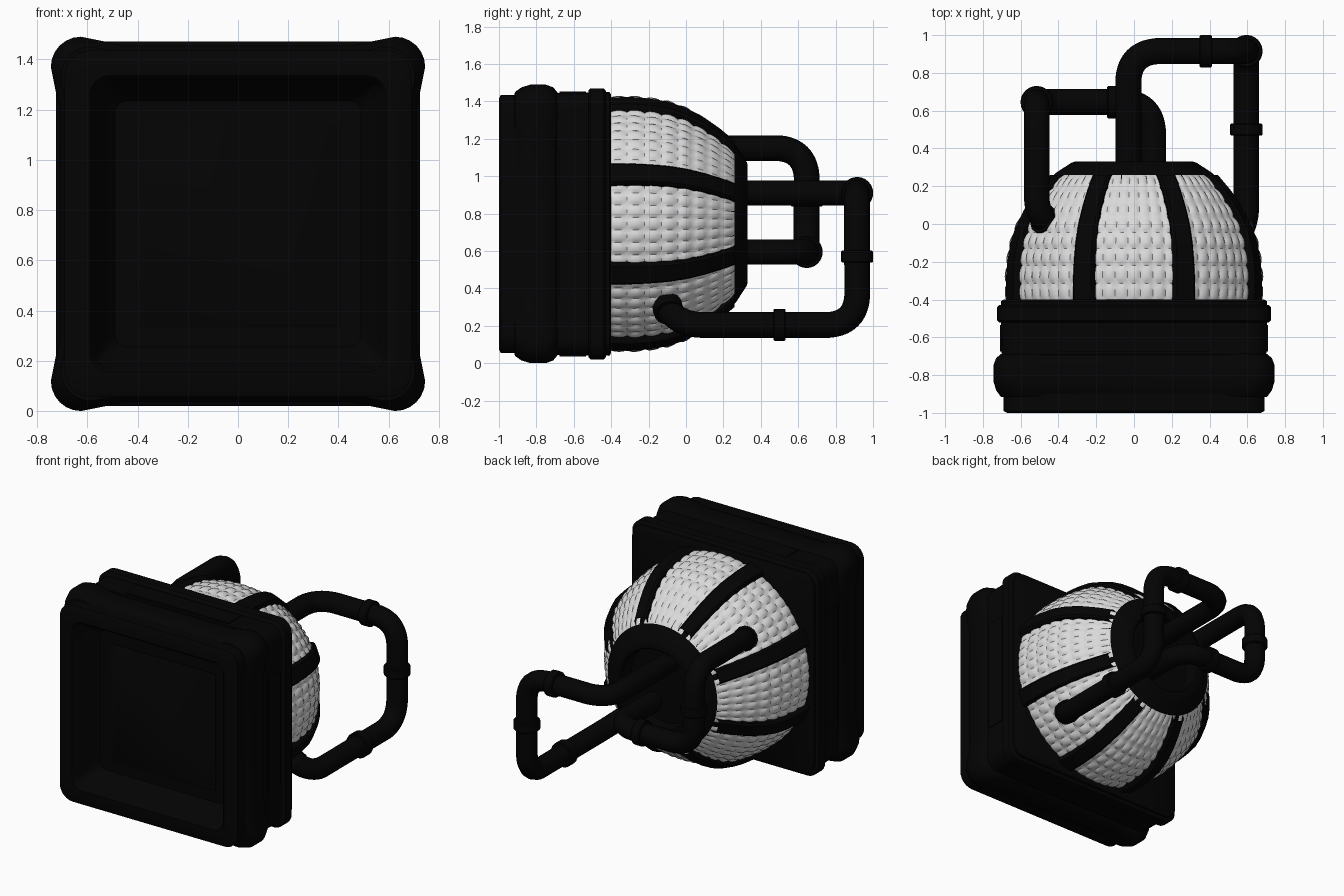
import bpy, bmesh
from math import sin, cos, pi, radians
from mathutils import Vector

cube = bpy.data.objects.get("Cube")
if cube:
    bpy.data.objects.remove(cube, do_unlink=True)

MID = 0.745  # height of the main axis


def material(name, value):
    m = bpy.data.materials.new(name)
    m.use_nodes = True
    color = (value, value, value, 1)
    m.diffuse_color = color
    node = m.node_tree.nodes["Principled BSDF"]
    node.inputs["Base Color"].default_value = color
    node.inputs["Roughness"].default_value = 0.6
    return m


BLACK = material("matte black", 0.001)
WHITE = material("quilted white", 0.7)
meshes = []


def finish(name, bm, mat):
    bmesh.ops.recalc_face_normals(bm, faces=bm.faces)
    me = bpy.data.meshes.new(name)
    bm.to_mesh(me)
    bm.free()
    me.materials.append(mat)
    ob = bpy.data.objects.new(name, me)
    bpy.context.collection.objects.link(ob)
    meshes.append(ob)


def skin(bm, rings, close=True):
    """Join successive rings of points with quads."""
    rows = [[bm.verts.new(p) for p in ring] for ring in rings]
    n = len(rows[0])
    for a, b in zip(rows, rows[1:]):
        for i in range(n if close else n - 1):
            j = (i + 1) % n
            bm.faces.new((a[i], a[j], b[j], b[i]))
    return rows


def square(y, half, corner, flare=0.0):
    """Rounded square outline; flare pushes only the corners outward."""
    pts = []
    flat = min(0.45, half - corner - 0.02)
    m = half + flare - corner
    for q in range(4):
        c, s = cos(q * pi / 2), sin(q * pi / 2)
        local = [(half, -flat), (half, flat)]
        for k in range(7):
            a = k * pi / 12
            local.append((m + corner * cos(a), m + corner * sin(a)))
        pts += [Vector((u * c - v * s, y, MID + u * s + v * c)) for u, v in local]
    return pts


def square_loft(name, sections, ends=True):
    bm = bmesh.new()
    rows = skin(bm, [square(*s) for s in sections])
    if ends:
        bm.faces.new(rows[0])
        bm.faces.new(rows[-1])
    finish(name, bm, BLACK)


# Square housing, from the shallow front recess to the flat back
square_loft("front_frame", [
    (-0.83, 0.49, 0.05), (-0.92, 0.565, 0.05), (-0.985, 0.575, 0.06), (-1.0, 0.59, 0.08),
    (-1.0, 0.67, 0.1), (-0.99, 0.69, 0.1), (-0.9, 0.69, 0.1), (-0.89, 0.66, 0.1),
    (-0.6, 0.66, 0.1)])
square_loft("front_panel", [
    (-0.825, 0.41, 0.02), (-0.835, 0.41, 0.02), (-0.838, 0.405, 0.02)])
square_loft("corner_bumper", [
    (-0.92, 0.66, 0.12, 0.0), (-0.915, 0.68, 0.12, 0.025), (-0.88, 0.7, 0.12, 0.03),
    (-0.83, 0.71, 0.12, 0.035), (-0.75, 0.71, 0.12, 0.035), (-0.71, 0.7, 0.12, 0.03),
    (-0.685, 0.68, 0.12, 0.02), (-0.68, 0.66, 0.12, 0.0)], False)
square_loft("rear_housing", [
    (-0.7, 0.67, 0.09), (-0.69, 0.7, 0.09), (-0.41, 0.705, 0.09), (-0.4, 0.69, 0.08)])
square_loft("rear_collar", [
    (-0.525, 0.69, 0.09), (-0.52, 0.715, 0.09), (-0.51, 0.725, 0.09),
    (-0.44, 0.725, 0.09), (-0.43, 0.715, 0.09), (-0.425, 0.69, 0.09)], False)

# Thin plates on the four sides of the housing
for k, side in enumerate(("left", "top", "right", "bottom")):
    bm = bmesh.new()
    bmesh.ops.create_cube(bm, size=1)
    a = k * pi / 2
    for v in bm.verts:
        x, y, z = 0.704 + v.co.x * 0.009, -0.605 + v.co.y * 0.14, v.co.z * 0.8
        v.co = (x * cos(a) - z * sin(a), y, MID + x * sin(a) + z * cos(a))
    finish(side + "_side_plate", bm, BLACK)


# Dome profile: radius of the ribs along y
PROFILE = [(-0.42, 0.71), (-0.3, 0.715), (-0.2, 0.707), (-0.1, 0.69), (0.0, 0.655),
           (0.1, 0.597), (0.18, 0.537), (0.26, 0.465)]


def dome_radius(y):
    for (y0, r0), (y1, r1) in zip(PROFILE, PROFILE[1:]):
        if y <= y1:
            return r0 + (r1 - r0) * (y - y0) / (y1 - y0)
    return PROFILE[-1][1]


def polar(r, a, y):
    return Vector((r * cos(a), y, MID + r * sin(a)))


# Eight quilted panels with soft pillow cells, rows closing up toward the cap
COLS, ROWS, SUB = 7, 8, 5
for p in range(8):
    bm = bmesh.new()
    rings = []
    for j in range(ROWS * SUB + 1):
        t = j / (ROWS * SUB)
        y = -0.415 + 0.675 * t * (1.2 - 0.2 * t)
        ring = []
        for i in range(COLS * SUB + 1):
            a = p * pi / 4 + radians(20) * (2 * i / (COLS * SUB) - 1)
            puff = abs(sin(pi * i / SUB) * sin(pi * j / SUB))
            ring.append(polar(dome_radius(y) - 0.04 + 0.012 * puff ** 0.6, a, y))
        rings.append(ring)
    skin(bm, rings, False)
    finish(f"quilted_panel_{p + 1}", bm, WHITE)

# Eight ribs between the panels
for p in range(8):
    a = (p + 0.5) * pi / 4
    out, side = Vector((cos(a), 0, sin(a))), Vector((-sin(a), 0, cos(a)))
    bm = bmesh.new()
    rings = []
    for k in range(18):
        y = -0.42 + 0.68 * k / 17
        r, w = dome_radius(y), 0.062 - 0.012 * k / 17
        shape = [(-w, -0.09), (-w, -0.015), (-w + 0.012, 0), (w - 0.012, 0),
                 (w, -0.015), (w, -0.09)]
        rings.append([Vector((0, y, MID)) + side * u + out * (r + v) for u, v in shape])
    skin(bm, rings)
    finish(f"rib_{p + 1}", bm, BLACK)

# End cap: bevelled ring with a sunken middle
bm = bmesh.new()
cap = [(0.2, 0.42), (0.24, 0.445), (0.27, 0.415), (0.325, 0.33), (0.33, 0.315),
       (0.33, 0.285), (0.32, 0.275), (0.22, 0.27)]
rows = skin(bm, [[polar(r, 2 * pi * i / 40, y) for i in range(40)] for y, r in cap])
bm.faces.new(rows[-1])
finish("end_cap", bm, BLACK)


def pipe(name, corners, radius=0.069, bend=0.15):
    """Round tube through the corners, each turned with a smooth bend."""
    pts = [Vector(c) for c in corners]
    path = [pts[0]]
    for a, b, c in zip(pts, pts[1:], pts[2:]):
        d = min(bend, (a - b).length * 0.5, (c - b).length * 0.6)
        s, e = b + (a - b).normalized() * d, b + (c - b).normalized() * d
        mid = b.lerp((s + e) / 2, 0.15)
        for k in range(11):
            t = k / 10
            path.append(s.lerp(mid, t).lerp(mid.lerp(e, t), t))
    path.append(pts[-1])
    cu = bpy.data.curves.new(name, "CURVE")
    cu.dimensions = "3D"
    cu.bevel_depth = radius
    cu.bevel_resolution = 5
    cu.use_fill_caps = True
    sp = cu.splines.new("POLY")
    sp.points.add(len(path) - 1)
    for q, v in zip(sp.points, path):
        q.co = (*v, 1)
    sp.use_smooth = True
    cu.materials.append(BLACK)
    bpy.context.collection.objects.link(bpy.data.objects.new(name, cu))


def collar(name, center, axis):
    """Raised clamp around a pipe."""
    bm = bmesh.new()
    turn = Vector((0, 0, 1)).rotation_difference(Vector(axis))
    ring = [(-0.032, 0.06), (-0.032, 0.08), (-0.026, 0.086),
            (0.026, 0.086), (0.032, 0.08), (0.032, 0.06)]
    skin(bm, [[Vector(center) + turn @ Vector((r * cos(i * pi / 12), r * sin(i * pi / 12), h))
               for i in range(24)] for h, r in ring])
    finish(name, bm, BLACK)


X, Y, Z = (1, 0, 0), (0, 1, 0), (0, 0, 1)

# Long pipe loop, from the cap round to the lower left of the dome
pipe("long_pipe", [(-0.03, 0.2, 0.91), (-0.03, 0.915, 0.91), (0.595, 0.915, 0.91),
                   (0.595, 0.915, 0.205), (0.595, -0.07, 0.205), (0.41, -0.12, 0.37)])
pipe("long_pipe_sleeve", [(0.53, -0.09, 0.27), (0.41, -0.12, 0.37)], 0.08)
collar("long_pipe_collar_top", (0.38, 0.915, 0.91), X)
collar("long_pipe_collar_back", (0.595, 0.915, 0.57), Z)
collar("long_pipe_collar_low", (0.595, 0.5, 0.205), Y)

# Short pipe loop, from the cap round to the upper right of the dome
pipe("short_pipe", [(0.1, 0.2, 0.595), (0.1, 0.645, 0.595), (-0.515, 0.645, 0.595),
                    (-0.515, 0.645, 1.15), (-0.515, 0.02, 1.15), (-0.38, -0.02, 1.02)])
pipe("short_pipe_sleeve", [(-0.49, 0.03, 1.13), (-0.38, -0.02, 1.02)], 0.08)
collar("short_pipe_collar_low", (-0.11, 0.645, 0.595), X)
collar("short_pipe_collar_back", (-0.515, 0.645, 0.87), Z)

# Smooth shading with sharp edges kept
bpy.ops.object.select_all(action="DESELECT")
for ob in meshes:
    ob.select_set(True)
bpy.context.view_layer.objects.active = meshes[0]
bpy.ops.object.shade_smooth_by_angle(angle=radians(40))
